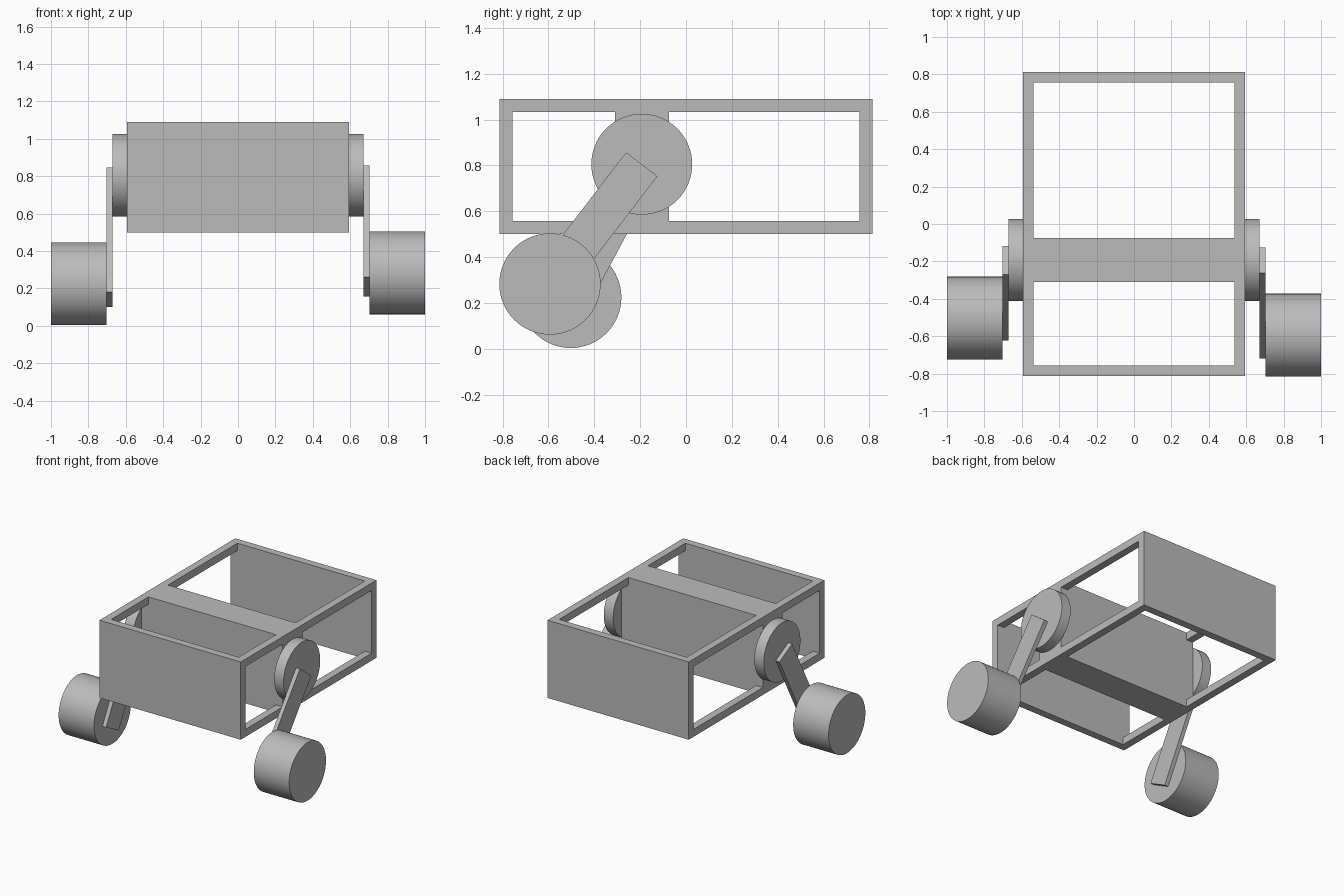
import bpy
import math
from mathutils import Matrix, Vector

if "Cube" in bpy.data.objects:
    bpy.data.objects.remove(bpy.data.objects["Cube"], do_unlink=True)

# Single plain grey
grey = bpy.data.materials.new("light_grey")
grey.use_nodes = True
COLOUR = (0.5, 0.5, 0.5, 1)
grey.diffuse_color = COLOUR
grey.node_tree.nodes["Principled BSDF"].inputs["Base Color"].default_value = COLOUR


def box(name, low, high):
    """Axis-aligned box between two corners."""
    low, high = Vector(low), Vector(high)
    bpy.ops.mesh.primitive_cube_add(size=1)
    ob = bpy.context.object
    ob.name = name
    ob.data.transform(Matrix.Translation((low + high) / 2) @ Matrix.Diagonal((*(high - low), 1)))
    ob.data.materials.append(grey)
    return ob


def drum(name, x0, x1, y, z, radius):
    """Smooth cylinder lying along x."""
    bpy.ops.mesh.primitive_cylinder_add(
        vertices=64, radius=radius, depth=abs(x1 - x0),
        location=((x0 + x1) / 2, y, z), rotation=(0, math.pi / 2, 0))
    ob = bpy.context.object
    ob.name = name
    ob.data.materials.append(grey)
    bpy.ops.object.shade_smooth_by_angle(angle=math.radians(30))
    return ob


# Chassis: end panels, side rails and a solid cross block, cut from one box
HX, HY, Z0, Z1, WALL = 0.593, 0.814, 0.5, 1.09, 0.057
chassis = box("chassis", (-HX, -HY, Z0), (HX, HY, Z1))
cutters = []
for y0, y1 in ((-HY + WALL, -0.31), (-0.075, HY - WALL)):
    cutters.append(box("side_cutter", (-1, y0, Z0 + WALL), (1, y1, Z1 - WALL)))
    cutters.append(box("top_cutter", (-HX + WALL, y0, 0), (HX - WALL, y1, 2)))
for cutter in cutters:
    cutter.hide_render = True
    mod = chassis.modifiers.new("opening", "BOOLEAN")
    mod.operation = "DIFFERENCE"
    mod.solver = "EXACT"
    mod.object = cutter
    bpy.context.view_layer.objects.active = chassis
    bpy.ops.object.modifier_apply(modifier=mod.name)
    bpy.data.objects.remove(cutter, do_unlink=True)

# Hip disc, swinging leg and wheel on each side
HIP_Y, HIP_Z, RADIUS = -0.193, 0.805, 0.22
REACH, LENGTH, HALF = 0.658, 0.752, 0.086
for side, sign, degrees in (("left", 1, 37.5), ("right", -1, 28.1)):
    swing = math.radians(degrees)
    drum(side + "_hip_disc", sign * HX, sign * 0.672, HIP_Y, HIP_Z, RADIUS)

    xs = sorted((sign * 0.672, sign * 0.703))
    leg = box(side + "_leg", (xs[0], -HALF, -LENGTH), (xs[1], HALF, 0))
    leg.location = (0, HIP_Y, HIP_Z)
    leg.rotation_euler = (-swing, 0, 0)

    drum(side + "_wheel", sign * 0.703, sign * 1.0,
         HIP_Y - REACH * math.sin(swing), HIP_Z - REACH * math.cos(swing), RADIUS + 0.001)
